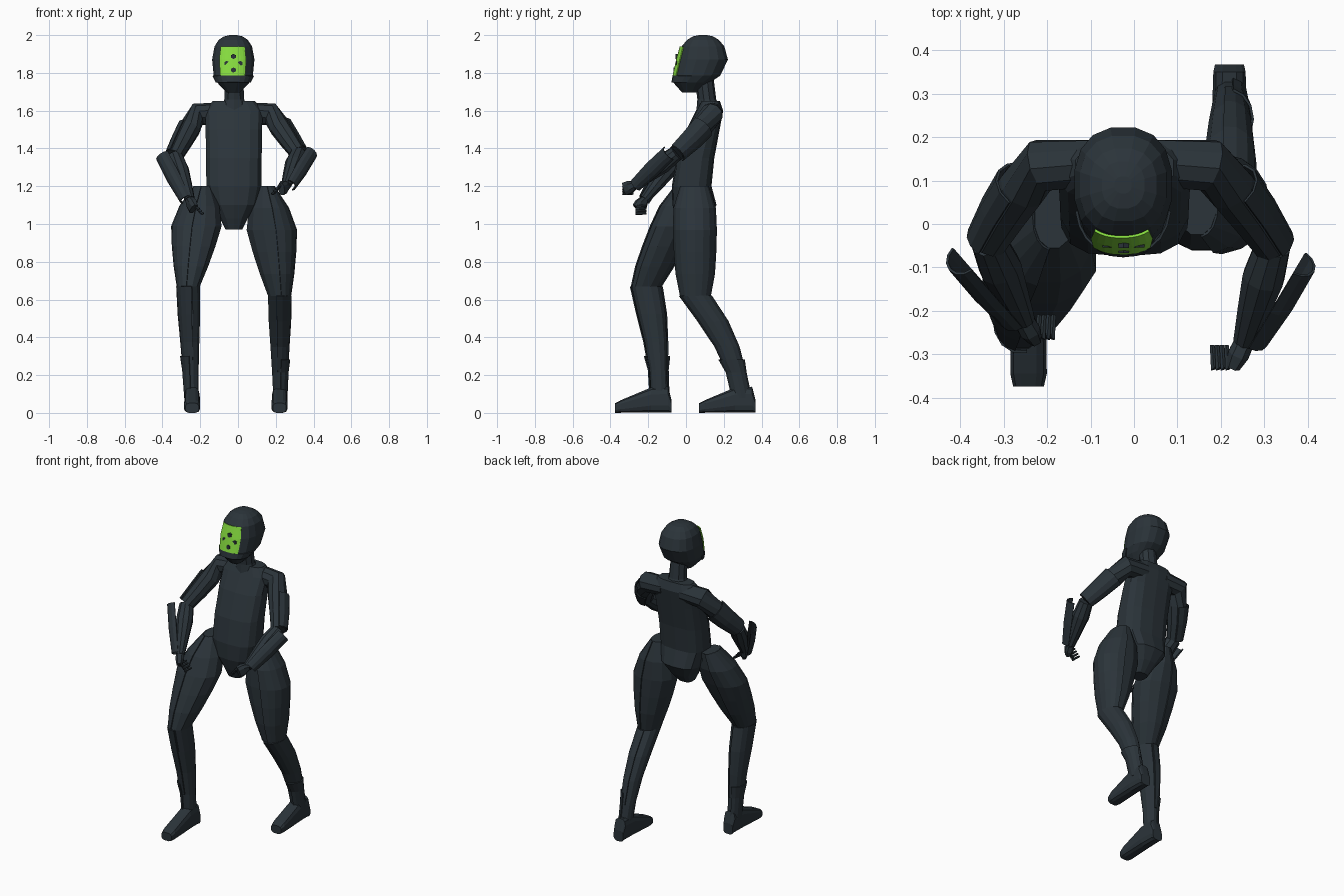
import bpy, bmesh, math
from mathutils import Vector

if "Cube" in bpy.data.objects:
    bpy.data.objects.remove(bpy.data.objects["Cube"])


def material(name, col):
    m = bpy.data.materials.new(name)
    m.diffuse_color = (*col, 1)
    m.use_nodes = True
    m.node_tree.nodes["Principled BSDF"].inputs["Base Color"].default_value = m.diffuse_color
    return m


DARK = material("dark slate", (0.024, 0.034, 0.042))
GREEN = material("lime green", (0.24, 0.72, 0.05))


def power(c, n):
    return math.copysign(abs(c) ** (2 / n), c)


def loft(name, pts, radii, sides=12, n=2.0, along=None, arc=None, scale=1.0, mat=DARK):
    """Skin super-ellipse rings; along = True or a fixed direction tilts the rings;
    arc = (middle, half width) in degrees makes an open plate."""
    bm = bmesh.new()
    pts = [Vector(p) for p in pts]
    rows = []
    count = sides + 1 if arc else sides
    for i, (rx, ry) in enumerate(radii):
        u, v = Vector((1, 0, 0)), Vector((0, 1, 0))
        if along:
            t = (pts[min(i + 1, len(pts) - 1)] - pts[max(i - 1, 0)]).normalized()
            if along is not True:
                t = Vector(along)
            u = t.cross(Vector((0, 0, 1))).normalized()
            v = u.cross(t)
        row = []
        for k in range(count):
            a = math.tau * (k + 0.5) / sides
            if arc:
                a = math.radians(arc[0] + arc[1] * (2 * k / sides - 1))
            row.append(bm.verts.new(pts[i] + u * rx * scale * power(math.cos(a), n)
                                    + v * ry * scale * power(math.sin(a), n)))
        rows.append(row)
    for lo, hi in zip(rows, rows[1:]):
        for k in range(count - 1 if arc else count):
            j = (k + 1) % count
            bm.faces.new((lo[k], lo[j], hi[j], hi[k]))
    if not arc:
        bm.faces.new(rows[0])
        bm.faces.new(rows[-1])
    bmesh.ops.recalc_face_normals(bm, faces=bm.faces)
    me = bpy.data.meshes.new(name)
    bm.to_mesh(me)
    bm.free()
    me.materials.append(mat)
    ob = bpy.data.objects.new(name, me)
    bpy.context.collection.objects.link(ob)
    if arc:
        s = ob.modifiers.new("thickness", "SOLIDIFY")
        s.thickness = 0.006
        s.offset = 0


def path(a, b, steps, bow=0.0):
    """Evenly spaced points from a to b, bowed towards the back."""
    return [a.lerp(b, i / (steps - 1)) + Vector((0, bow * math.sin(math.pi * i / (steps - 1)), 0))
            for i in range(steps)]


def column(name, cx, rings, *args, **kw):
    """Upright loft from (y, z, rx, ry) rings."""
    loft(name, [(cx, y, z) for y, z, _, _ in rings], [r[2:] for r in rings], *args, **kw)


# torso, from crotch to collar, and neck
column("torso", -.022, [(.02, .97, .045, .045), (.035, 1.03, .075, .085), (.045, 1.1, .125, .117),
                        (.03, 1.2, .148, .105), (.05, 1.35, .15, .1), (.09, 1.5, .152, .088),
                        (.125, 1.6, .155, .072), (.13, 1.65, .115, .05)], 14, 2.9)
column("neck", -.02, [(.12, 1.6, .08, .065), (.11, 1.66, .055, .05), (.095, 1.78, .05, .05)], 10)

# helmet, face plate, chin guard
HELMET = [(.02, 1.695, .035, .04), (.03, 1.75, .088, .1), (.06, 1.785, .105, .123),
          (.09, 1.87, .114, .134), (.09, 1.94, .101, .115), (.09, 1.975, .078, .085),
          (.09, 1.993, .05, .055), (.09, 2.0, .02, .02)]
column("helmet", -.025, HELMET, 16, 2.4)
column("face_plate", -.028, HELMET[2:5], 8, 2.4, arc=(-90, 32), scale=1.04, mat=GREEN)
column("chin_guard", -.025, HELMET[1:3], 10, 2.4, arc=(-90, 80), scale=1.04)
# dark spots on the face plate
for x, z, y in ((-.024, 1.887, -.045), (-.06, 1.85, -.044), (.012, 1.85, -.044), (-.024, 1.815, -.057)):
    loft("face_spot", [(x, y + .03, z), (x, y - .010, z)], [(.014, .014)] * 2, 6, along=(0, -1, 0))

# legs: left one set back, right one forward, sharing the same girth
THIGH = [(.045, .072), (.105, .108), (.132, .112), (.114, .108), (.09, .1), (.06, .078)]
SHIN = [(.06, .08), (.057, .075), (.048, .06), (.04, .047), (.034, .045)]
FOOT = [(.368, .035, .034), (.35, .07, .038), (.26, .068, .041), (.1, .034, .043), (.07, .026, .036)]
LEGS = {"left": (0, (.145, .045, 1.2), (.217, .05, .62), (.22, .295, .08), 0, .045),
        "right": (180, (-.185, .015, 1.2), (-.26, -.21, .67), (-.243, -.14, .08), -.445, .015)}
for side, (out, hip, knee, ankle, shift, bow) in LEGS.items():
    hip, knee, ankle = Vector(hip), Vector(knee), Vector(ankle)
    thigh, shin = path(hip, knee, 6), path(knee, ankle, 5, bow)
    loft(side + "_thigh", thigh, THIGH, 12, 2.2)
    loft(side + "_thigh_plate", thigh, THIGH, 8, 2.2, arc=(out, 80), scale=1.03)
    loft(side + "_shin", shin, SHIN, 12, 2.2)
    loft(side + "_shin_plate", shin[:4], SHIN[:4], 8, 2.2, arc=(out, 100), scale=1.07)
    loft(side + "_ankle_guard", [shin[2].lerp(shin[3], .5)] + shin[3:], SHIN[2:], 6,
         arc=(out, 80), scale=1.14)
    loft(side + "_foot", [(ankle.x, y + shift, h) for y, h, _ in FOOT],
         [(w, h) for _, h, w in FOOT], 12, 3.2, along=(0, -1, 0))

# arms: tubes along the joints, with half-shell guards outside
ARMS = {"left": (1, (.32, -.05, 1.375), (.255, -.27, 1.205), (.23, -.325, 1.185)),
        "right": (-1, (-.335, -.04, 1.36), (-.255, -.22, 1.13), (-.235, -.255, 1.08))}
for side, (s, elbow, wrist, knuckle) in ARMS.items():
    elbow, wrist, knuckle = Vector(elbow), Vector(wrist), Vector(knuckle)
    out = 90 + 90 * s
    shoulder = Vector((-.02 + s * .195, .135, 1.58))
    upper = [shoulder + Vector((-s * .13, .005, .008))] + path(shoulder, elbow, 4, .01)
    girth = [(r, r) for r in (.056, .062, .058, .053, .045)]
    loft(side + "_upper_arm", upper, girth, 10, along=True)
    loft(side + "_upper_arm_guard", upper[2:], girth[2:], 6, along=True, arc=(out, 85), scale=1.15)
    girth = [(r, r) for r in (.042, .05, .039, .027)]
    loft(side + "_forearm", path(elbow, wrist, 4), girth, 10, along=True)
    loft(side + "_forearm_guard",
         path(elbow + Vector((s * .058, -.038, 0)), wrist + Vector((s * .018, .005, 0)), 3),
         [(.041, .042), (.042, .044), (.034, .034)], 6, along=True, arc=(out, 85))
    # hand: palm and four curled fingers
    loft(side + "_palm", path(wrist, knuckle, 3), [(.024, .022), (.026, .036), (.018, .036)],
         8, 2.6, along=True)
    for i in range(4):
        base = knuckle + Vector((-s * .011 * i, .005, .025 - .013 * i))
        bend = base + Vector((-s * .012, -.014, -.01))
        tip = bend + Vector((-s * .005, .055, 0))
        loft(side + "_finger", [base, bend, tip], [(r, r) for r in (.010, .009, .006)], 6, along=True)
